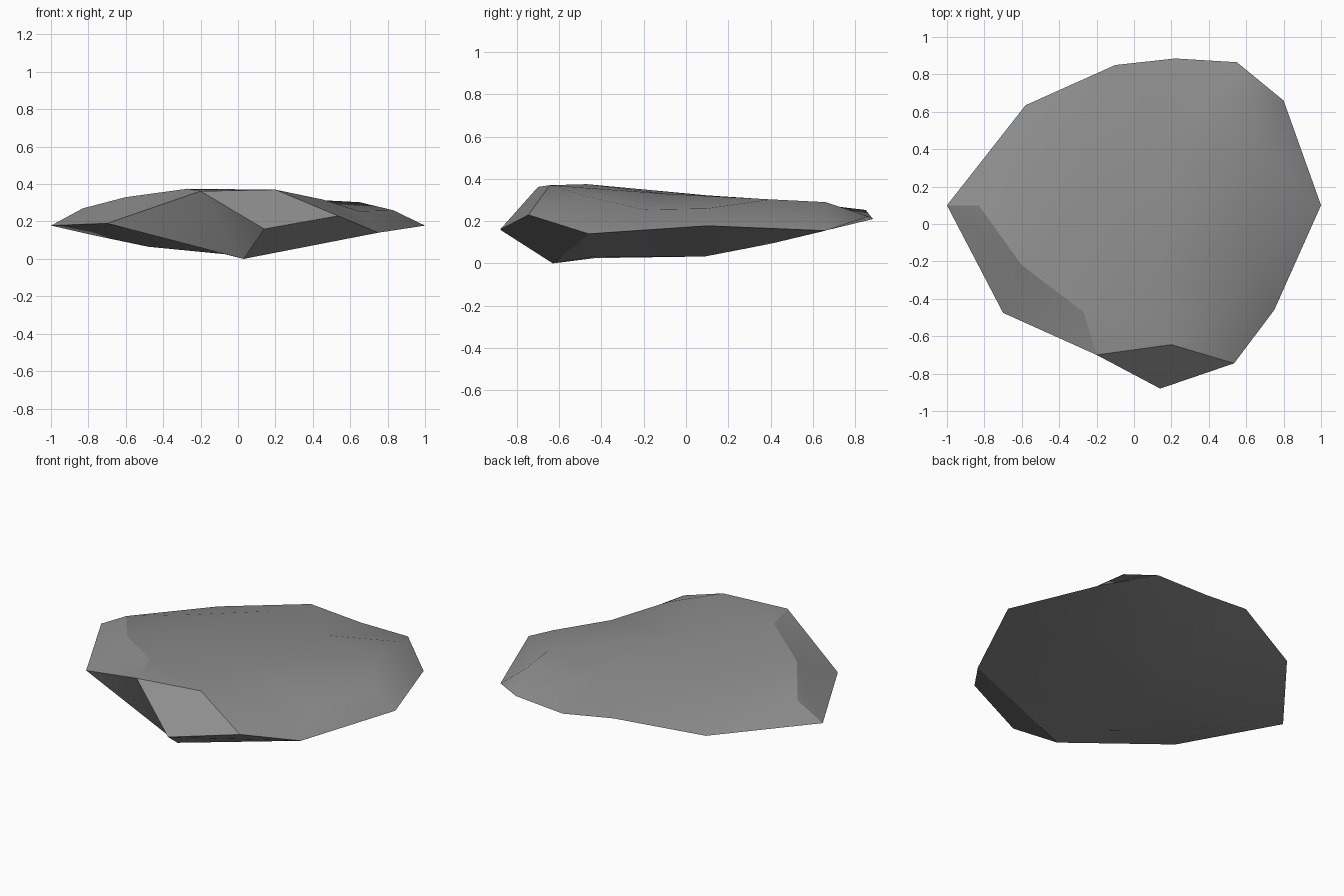
import bpy, bmesh
from mathutils import Vector
from mathutils.geometry import delaunay_2d_cdt

if "Cube" in bpy.data.objects:
    bpy.data.objects.remove(bpy.data.objects["Cube"])

# Rim of the slab, clockwise from the left tip to the front right
P = dict(
    A=(-1, .10, .178), B=(-.58, .635, .192), C=(-.10, .85, .253), D=(.22, .885, .21),
    E=(.55, .865, .222), F=(.80, .66, .155), G=(1, .10, .178), H=(.75, -.46, .14),
    I=(.535, -.745, .23), J=(.14, -.88, .16), K=(-.2, -.70, .362), L=(-.7, -.475, .19),
    # chipped facets: upper corners and lowest point
    M=(.20, -.645, .37), N=(-.27, -.47, .375), O=(-.60, -.22, .33), S=(-.83, .10, .27),
    Q=(.03, -.63, 0))
# Undulating top and shallow belly
TOP = [(.45, -.47, .318), (.65, -.2, .255), (.83, .10, .26), (.65, .40, .303),
       (.63, .66, .29), (.25, .48, .297), (.15, -.1, .33), (-.3, .1, .322), (-.2, .6, .278),
       (-.55, .3, .277)]
BELLY = [(-.07, -.43, .025), (.12, -.43, .034), (-.05, .09, .033), (-.48, -.18, .065),
         (0, .4, .093), (-.78, .08, .128)]

bm = bmesh.new()
verts = {k: bm.verts.new(v) for k, v in P.items()}
group = bm.faces.layers.int.new("part")


def facet(names, g):
    f = bm.faces.new([verts[n] for n in names])
    f[group] = g


def sheet(outline, inner, g, up):
    """Fill an outline, in plan view, with triangles through the inner points."""
    vs = [verts[n] for n in outline] + [bm.verts.new(p) for p in inner]
    n = len(outline)
    edges = [(i, (i + 1) % n) for i in range(n)]
    res = delaunay_2d_cdt([Vector(v.co[:2]) for v in vs], edges, [], 1, 1e-5)
    for tri in res[2]:
        loop = [vs[res[3][i][0]] for i in tri]
        f = bm.faces.new(loop)
        f[group] = g
        f.normal_update()
        if (f.normal.z > 0) != up:
            f.normal_flip()


# Broad top, belly and the four chipped facets
sheet("ABCDEFGHIMKNOS", TOP, 1, True)
sheet("ABCDEFGHQL", BELLY, 2, False)
facet("LKNOSA", 3)
facet("JIMK", 4)
facet("JQHI", 5)
facet("LQK", 6)
facet("KQJ", 6)

bmesh.ops.triangulate(bm, faces=[f for f in bm.faces if len(f.verts) > 4])
bmesh.ops.recalc_face_normals(bm, faces=bm.faces[:])

# Smooth inside each part, sharp between parts
for f in bm.faces:
    f.smooth = True
for e in bm.edges:
    e.smooth = len({f[group] for f in e.link_faces}) == 1

mesh = bpy.data.meshes.new("flat_rock")
bm.to_mesh(mesh)
bm.free()
rock = bpy.data.objects.new("flat_rock", mesh)
bpy.context.collection.objects.link(rock)

mat = bpy.data.materials.new("stone_grey")
mat.diffuse_color = (.27, .27, .27, 1)
mat.use_nodes = True
mat.node_tree.nodes["Principled BSDF"].inputs["Base Color"].default_value = mat.diffuse_color
mesh.materials.append(mat)
